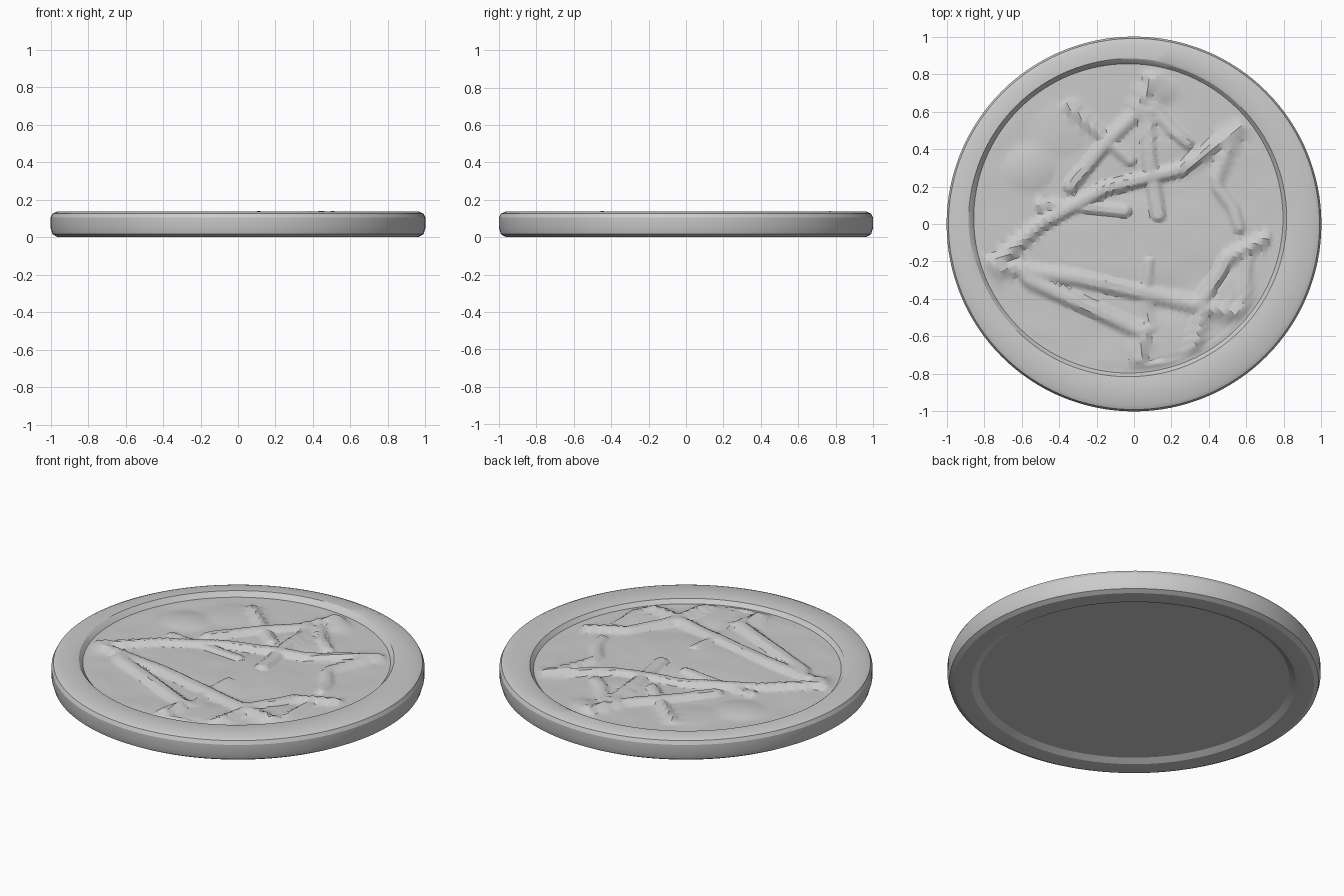
import bpy, bmesh, math
from mathutils import Vector, noise

if "Cube" in bpy.data.objects:
    bpy.data.objects.remove(bpy.data.objects["Cube"])

SEG = 128
CX, CY = -0.03, 0.03      # struck face sits slightly off centre


def lathe(name, rings, height=None, cap=True):
    """rings: (radius, z, centre x, centre y); radius 0 closes to a point."""
    bm = bmesh.new()
    loops = []
    for r, z, cx, cy in rings:
        loop = []
        for i in range(SEG if r > 0 else 1):
            a = 2 * math.pi * i / SEG
            x, y = cx + r * math.cos(a), cy + r * math.sin(a)
            loop.append(bm.verts.new((x, y, z + (height(x, y, r) if height else 0))))
        loops.append(loop)
    for a, b in zip(loops, loops[1:]):
        for i in range(SEG):
            j = (i + 1) % SEG
            if len(a) == 1:
                bm.faces.new((a[0], b[j], b[i]))
            elif len(b) == 1:
                bm.faces.new((a[i], a[j], b[0]))
            else:
                bm.faces.new((a[i], a[j], b[j], b[i]))
    me = bpy.data.meshes.new(name)
    bm.to_mesh(me)
    bm.free()
    ob = bpy.data.objects.new(name, me)
    bpy.context.collection.objects.link(ob)
    bpy.context.view_layer.objects.active = ob
    ob.select_set(True)
    bpy.ops.object.shade_smooth_by_angle(angle=math.radians(25))
    ob.select_set(False)
    return ob


# Relief strokes: width, height, then path points
strokes = [
    (.045, .026, [(-.76, -.23), (-.5, 0), (-.15, .19), (.25, .29), (.62, .55)]),  # long shaft
    (.05, .024, [(-.78, -.22), (-.3, -.29), (.1, -.38), (.4, -.45), (.63, -.49)]),  # belly
    (.05, .026, [(-.56, -.3), (-.25, -.44), (.05, -.58), (.02, -.77)]),            # foreleg
    (.045, .024, [(.11, .8), (0, .58), (-.16, .42), (-.34, .2)]),                   # raised arm
    (.04, .02, [(-.35, .63), (-.2, .5), (-.02, .34)]),
    (.05, .022, [(.07, .6), (.08, .35), (.13, .05)]),                              # torso
    (.04, .02, [(.1, .63), (.2, .5), (.29, .43)]),
    (.045, .024, [(.7, -.08), (.5, -.18), (.38, -.38), (.32, -.7)]),               # hind leg
    (.045, .024, [(.1, -.77), (.3, -.75), (.5, -.62), (.65, -.49)]),               # ground
    (.04, .018, [(-.5, .1), (-.25, .09), (-.05, .07)]),
    (.04, .018, [(.44, .2), (.53, .08), (.56, -.02)]),
    (.045, .02, [(.44, .24), (.5, .4), (.57, .52)]),
    (.035, .016, [(.6, -.2), (.6, -.36), (.63, -.48)]),
    (.035, .015, [(.08, -.2), (.06, -.4), (.09, -.56)]),
]
# Soft mounds: centre x, y, radii x, y, height
mounds = [(-.56, .3, .14, .13, .016), (.13, .72, .1, .09, .018),
          (.05, -.1, .5, .26, .009), (-.76, -.25, .09, .09, .018),
          (.2, -.62, .25, .16, .010), (.5, -.4, .18, .16, .012),
          (-.4, .5, .15, .15, .008), (.1, .4, .2, .2, .008)]


def seg_dist(p, a, b):
    d = b - a
    t = max(0, min(1, (p - a).dot(d) / d.length_squared))
    return (p - a - d * t).length


paths = [(w, h, [Vector(q) for q in pts]) for w, h, pts in strokes]


def relief(x, y, r):
    p = Vector((x, y))
    ridge = 0
    for w, h, pts in paths:
        d = min(seg_dist(p, a, b) for a, b in zip(pts, pts[1:]))
        if d < w:
            ridge = max(ridge, h * min(1, 1.7 * (1 - d / w)))
    base = 0
    for mx, my, rx, ry, h in mounds:
        q = ((x - mx) / rx) ** 2 + ((y - my) / ry) ** 2
        if q < 1:
            base = max(base, h * (1 - q))
    rough = .004 * noise.noise(Vector((x * 6, y * 6, 3)))
    fade = max(0, min(1, (.815 - r) / .05))
    return (min(.029, ridge + .5 * base if ridge else base) + rough) * fade


# Coin body: recessed back, rounded edge, raised front rim
lathe("coin_body", [
    (0, .022, 0, 0), (.835, .022, 0, 0), (.87, .002, 0, 0), (.9, 0, 0, 0),
    (.965, .002, 0, 0), (.99, .016, 0, 0), (1, .05, 0, 0), (1, .105, 0, 0),
    (.99, .126, 0, 0), (.965, .137, 0, 0), (.865, .137, CX * .6, CY * .6),
    (.845, .132, CX, CY), (.825, .109, CX, CY)])

# Struck face with the relief design
N = 72
lathe("relief_face", [(.825 * (1 - k / N), .109, CX, CY) for k in range(N)]
      + [(0, .109, CX, CY)], relief)
